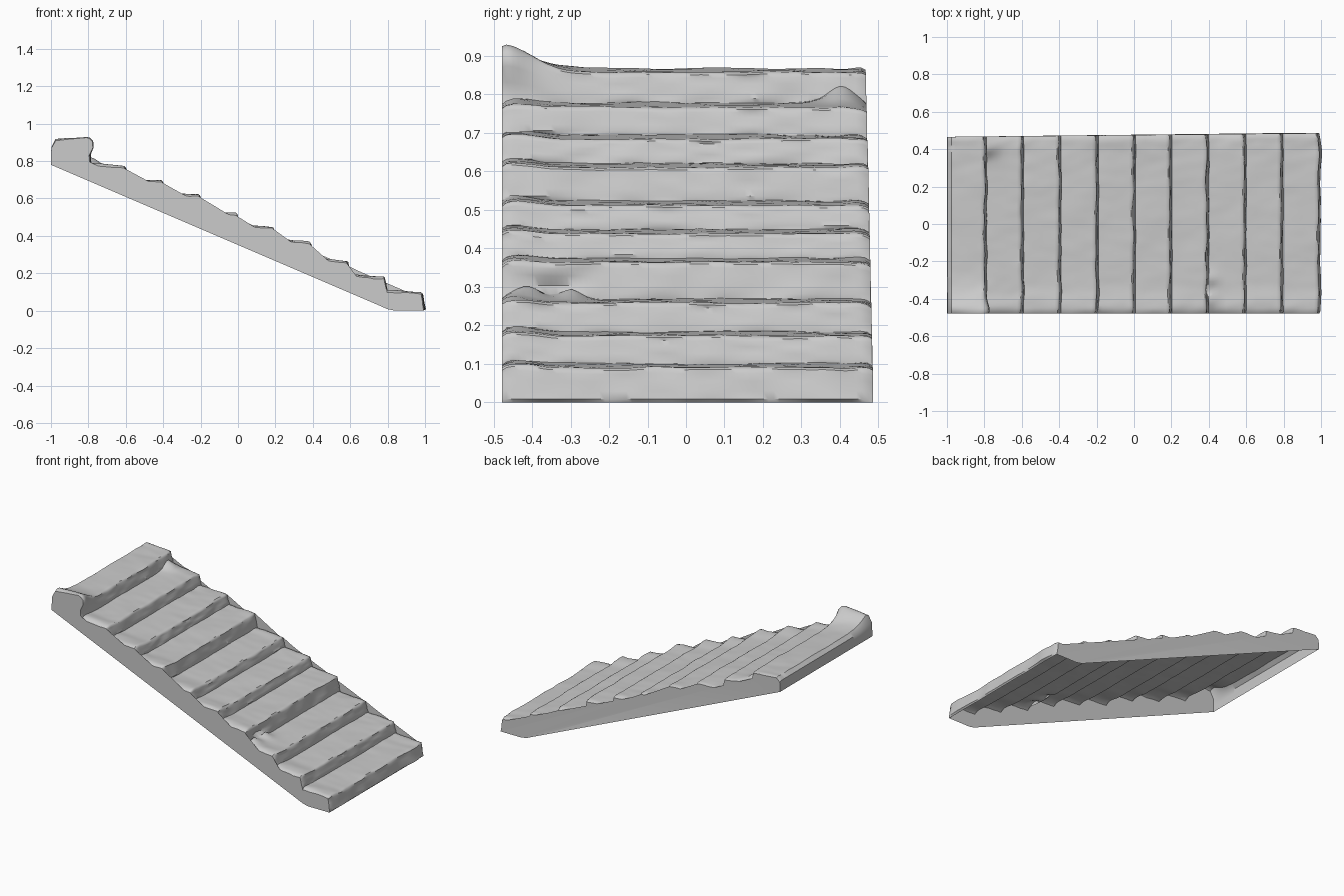
import bpy, bmesh
from math import exp
from mathutils import Vector, noise

if "Cube" in bpy.data.objects:
    bpy.data.objects.remove(bpy.data.objects["Cube"])

# Worn stone staircase: one open-bottomed shell
EDGE_X = [-.80, -.603, -.402, -.203, -.005, .19, .387, .588, .785, .985]
TREAD_Z = [.857, .767, .684, .610, .512, .438, .363, .258, .172, .090]
TREAD_F = [0, .12, .3, .5, .7, .88, .96]      # positions across a tread
RISER_F = [0, .12, .35, .65, .9]              # positions down a riser


def bump(a, centre, width):
    return exp(-((a - centre) / width) ** 2)


def wobble(x, y, z, scale):
    return noise.noise(Vector((x, y, z)) * scale)


def row(y, t):
    """One stair profile at depth y; t is 1 on the outer rim and 0 inside."""
    pts = [(-1, .78), (-1, .82)]
    lift = .055 * bump(y, -.50, .13) + .022 * bump(y, -.45, .07)
    pts += [(-.998, .848 + lift * .35 - .006 * t)]
    for i, (ex, z) in enumerate(zip(EDGE_X, TREAD_Z)):
        x0 = (EDGE_X[i - 1] + .012) if i else -.975
        x1 = ex + .008 * wobble(i * 7, y, 0, 7)
        end = (abs(y) / .48) ** 6
        # tread, rising slightly towards its back
        for f in TREAD_F:
            x = x0 + (x1 - x0) * f
            h = z + .012 * (1 - f) - .008 * t
            h += .004 * wobble(x, y, i, 6) + .006 * wobble(x, y, i, 17) * (.3 + end)
            h += .010 * bump(y, -.44, .06) * (i > 0)
            h += .008 * end * wobble(i * 3, y, 4, 5)
            if i == 0:
                h += lift * (.65 + .35 * f)
            if i == 1:
                h += .04 * bump(y, .41, .05) * bump(f, 0, .3)
            if i == 7:
                h += .022 * (bump(y, -.41, .04) + bump(y, -.30, .035)) * bump(f, 0, .2)
            pts.append((x, h))
        # riser, leaning slightly outwards at its foot
        zt = pts[-1][1] - .006
        zb = TREAD_Z[i + 1] + .016 if i < 9 else 0
        for f in RISER_F:
            x = x1 + .014 * f - .006 * t + .006 * wobble(f, y, i, 9)
            if i == 0:
                x += .035 * bump(y, -.48, .07) * bump(f, .25, .25)
            if i == 6:
                x -= .03 * bump(y, -.35, .07) * bump(f, .6, .25)
            pts.append((x, zt + (zb - zt) * f))
    pts.append((.99, 0))
    return pts


bm = bmesh.new()
N = 64
params = [0, .012] + [.03 + .94 * j / N for j in range(N + 1)] + [.988, 1]
rim = {0: 1, 1: .25, len(params) - 2: .25, len(params) - 1: 1}
grid = []
for j, p in enumerate(params):
    y = -.478 + .956 * p
    line = []
    for x, z in row(y, rim.get(j, 0)):
        shift = (.010 * x - .002) * max(0, p - .5) * 2   # far side flares a little
        line.append(bm.verts.new((x, y + shift, max(z, 0))))
    grid.append(line)

# treads, risers and both end walls
for a, b in zip(grid, grid[1:]):
    for k in range(len(a) - 1):
        bm.faces.new((a[k], a[k + 1], b[k + 1], b[k]))

# side walls with the sloping underside line
for line, flip in ((grid[0], False), (grid[-1], True)):
    y = line[-1].co.y
    foot = [bm.verts.new((x, y, z)) for x, z in ((.84, 0), (.80, .008), (.75, .03))]
    loop = line + foot
    bm.faces.new(loop if flip else loop[::-1])

bmesh.ops.triangulate(bm, faces=[f for f in bm.faces if len(f.verts) > 4])
for f in bm.faces:
    f.normal_update()
# side walls must face outwards
side = [f for f in bm.faces if len(f.verts) == 3 and f.normal.y * f.calc_center_median().y < 0]
bmesh.ops.reverse_faces(bm, faces=side)

mesh = bpy.data.meshes.new("stone_stairs")
bm.to_mesh(mesh)
bm.free()
stairs = bpy.data.objects.new("stone_stairs", mesh)
bpy.context.collection.objects.link(stairs)
bpy.context.view_layer.objects.active = stairs
stairs.select_set(True)
bpy.ops.object.shade_smooth_by_angle(angle=0.7)
